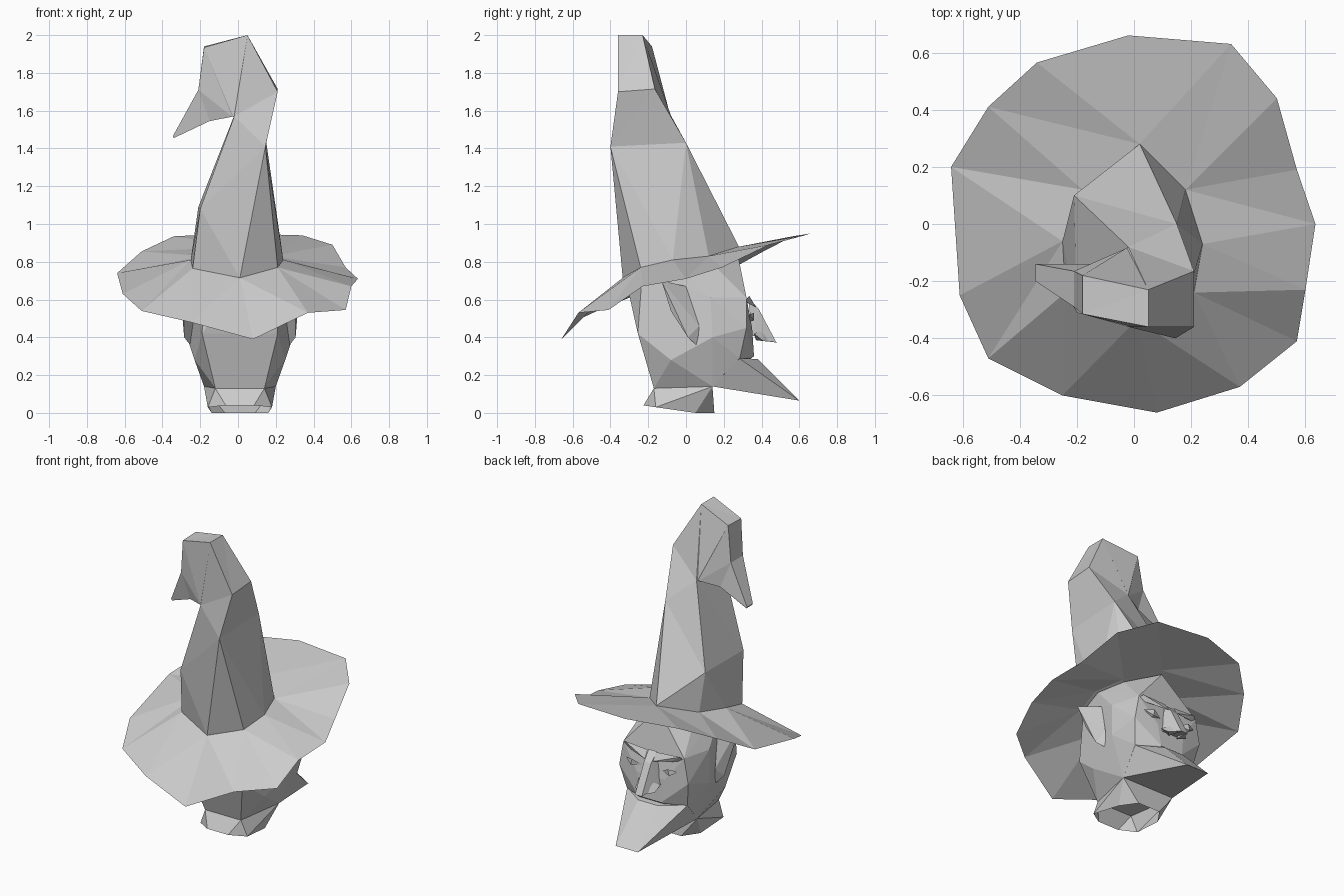
import bpy
import bmesh
import math

default_cube = bpy.data.objects.get("Cube")
if default_cube:
    bpy.data.objects.remove(default_cube, do_unlink=True)

MIDDLE = 0.01  # symmetry plane of the head


def make_material(name, colour):
    material = bpy.data.materials.new(name)
    material.use_nodes = True
    material.diffuse_color = colour
    material.node_tree.nodes["Principled BSDF"].inputs["Base Color"].default_value = colour
    return material


stone_grey = make_material("stone_grey", (0.6, 0.6, 0.6, 1))


def finish(name, bm):
    """Turn a bmesh into a flat shaded grey object."""
    mesh = bpy.data.meshes.new(name)
    bm.to_mesh(mesh)
    bm.free()
    mesh.materials.append(stone_grey)
    part = bpy.data.objects.new(name, mesh)
    bpy.context.scene.collection.objects.link(part)
    return part


def faceted(name, points, open_below=False):
    """Faceted solid wrapped around a few corner points."""
    bm = bmesh.new()
    for point in points:
        bm.verts.new(point)
    result = bmesh.ops.convex_hull(bm, input=bm.verts[:])
    unused = [v for v in result["geom_interior"] if isinstance(v, bmesh.types.BMVert)]
    bmesh.ops.delete(bm, geom=unused, context="VERTS")
    bmesh.ops.recalc_face_normals(bm, faces=bm.faces[:])
    if open_below:
        floor = [f for f in bm.faces if f.normal.z < -0.7]
        bmesh.ops.delete(bm, geom=floor, context="FACES")
    return finish(name, bm)


def side_points(points, side):
    return [(MIDDLE + side * x, y, z) for x, y, z in points]


def symmetric(name, half, open_below=False):
    """Solid whose corners are repeated on both sides of the middle."""
    other_half = [p for p in half if p[0]]
    return faceted(name, side_points(half, 1) + side_points(other_half, -1), open_below)


def pair(name, points):
    """The same solid on the left and on the right."""
    for label, side in (("left", 1), ("right", -1)):
        faceted(label + "_" + name, side_points(points, side))


def loft(name, rings):
    """Skin through rings of equal length, closed at both ends."""
    bm = bmesh.new()
    loops = [[bm.verts.new(p) for p in ring] for ring in rings]
    count = len(rings[0])
    for lower, upper in zip(loops, loops[1:]):
        for i in range(count):
            j = (i + 1) % count
            bm.faces.new((lower[i], lower[j], upper[j], upper[i]))
    bm.faces.new(loops[0])
    bm.faces.new(loops[-1])
    bmesh.ops.triangulate(bm, faces=bm.faces[:])
    bmesh.ops.recalc_face_normals(bm, faces=bm.faces[:])
    return finish(name, bm)


def sheet(name, inner, outer):
    """Triangle strip between two uneven rings, advancing by angle."""
    bm = bmesh.new()

    def angle(point):
        return math.atan2(point[1] + 0.03, point[0]) % math.tau

    def ordered(ring):
        ring = sorted(ring, key=angle)
        angles = [angle(p) for p in ring]
        verts = [bm.verts.new(p) for p in ring]
        return verts + verts[:1], angles + [angles[0] + math.tau]

    inner_verts, inner_angles = ordered(inner)
    outer_verts, outer_angles = ordered(outer)
    i = j = 0
    while i < len(inner) or j < len(outer):
        step_outer = i == len(inner) or (
            j < len(outer) and outer_angles[j + 1] <= inner_angles[i + 1])
        a, b = inner_verts[i], outer_verts[j]
        if step_outer:
            j += 1
            bm.faces.new((a, b, outer_verts[j]))
        else:
            i += 1
            bm.faces.new((a, b, inner_verts[i]))
    for face in bm.faces:
        face.normal_update()
        if face.normal.z < 0:
            face.normal_flip()
    return finish(name, bm)


# Hat: wide drooping brim around the foot of the crown
crown_foot = [
    (.02, .28, .88), (.18, .12, .83), (.24, -.07, .81), (.21, -.24, .77),
    (.01, -.335, .715), (-.24, -.24, .765), (-.25, -.06, .81), (-.18, .12, .83),
]
brim_edge = [
    (-.02, .66, .95), (.34, .63, .94), (.5, .44, .89), (.57, .19, .77),
    (.635, 0, .71), (.6, -.23, .67), (.57, -.41, .545), (.37, -.57, .53),
    (.08, -.66, .39), (-.25, -.6, .48), (-.51, -.47, .54), (-.61, -.25, .63),
    (-.64, .2, .74), (-.51, .41, .855), (-.34, .565, .935),
]
sheet("hat_brim", crown_foot, brim_edge)

# Hat: slanted crown and the crooked tip that folds over to one side
crown_top = [(.145, -.4, 1.41), (.15, 0, 1.43), (-.21, .1, 1.09), (-.2, -.31, 1.08)]
faceted("hat_crown", crown_foot + crown_top)
loft("hat_tip", [
    crown_top,
    [(.21, -.36, 1.7), (.21, -.165, 1.715), (-.02, -.08, 1.575), (-.02, -.36, 1.57)],
    [(.05, -.36, 2), (.05, -.23, 2), (-.025, -.083, 1.574), (-.025, -.355, 1.569)],
    [(-.18, -.315, 1.935), (-.18, -.18, 1.94), (-.03, -.086, 1.573), (-.03, -.35, 1.568)],
    [(-.21, -.29, 1.71), (-.21, -.165, 1.71), (-.15, -.14, 1.545), (-.15, -.28, 1.545)],
    [(-.345, -.2, 1.465), (-.345, -.14, 1.465), (-.34, -.14, 1.455), (-.34, -.2, 1.455)],
])

# Head with a broad, nearly flat face
symmetric("head", [
    (0, .27, .86), (.16, .11, .82), (.22, -.06, .8), (.19, -.23, .76),
    (0, -.32, .71), (.2, -.255, .42), (.13, -.17, .13), (.24, -.08, .28),
    (.28, .14, .4), (.27, .13, .61), (.19, .14, .14), (.22, .32, .61),
    (.25, .32, .45), (.22, .285, .29), (.1, .35, .45), (.08, .36, .3),
])

# Long pointed chin
symmetric("chin", [
    (.19, .14, .14), (.22, .28, .29), (.07, .38, .285), (.08, .6, .065),
])

# Hollow neck stump
symmetric("neck", [
    (.13, -.17, .13), (.19, .14, .14), (.075, -.225, .04), (.17, -.16, .03),
    (.15, .05, 0), (.08, .15, 0),
], open_below=True)

# Hooked nose with broad wings
symmetric("nose", [
    (.03, .33, .61), (.025, .385, .55), (.025, .48, .37), (.05, .41, .39),
    (.07, .35, .41),
])
pair("nostril", [
    (.02, .46, .375), (.07, .41, .38), (.08, .36, .42), (.03, .41, .44), (.03, .37, .385),
])

# Brows and eyelids
pair("brow", [
    (.03, .37, .56), (.03, .34, .61), (.2, .335, .62), (.22, .31, .59), (.14, .34, .575),
])
pair("eyelid", [
    (.07, .34, .5), (.13, .36, .53), (.19, .335, .52), (.14, .36, .49), (.13, .33, .48),
])

# Pointed ears swept backwards
pair("ear", [
    (.32, -.13, .7), (.295, -.08, .54), (.295, .01, .4), (.26, .06, .355),
    (.27, .07, .46), (.24, 0, .67), (.24, -.03, .52),
])
